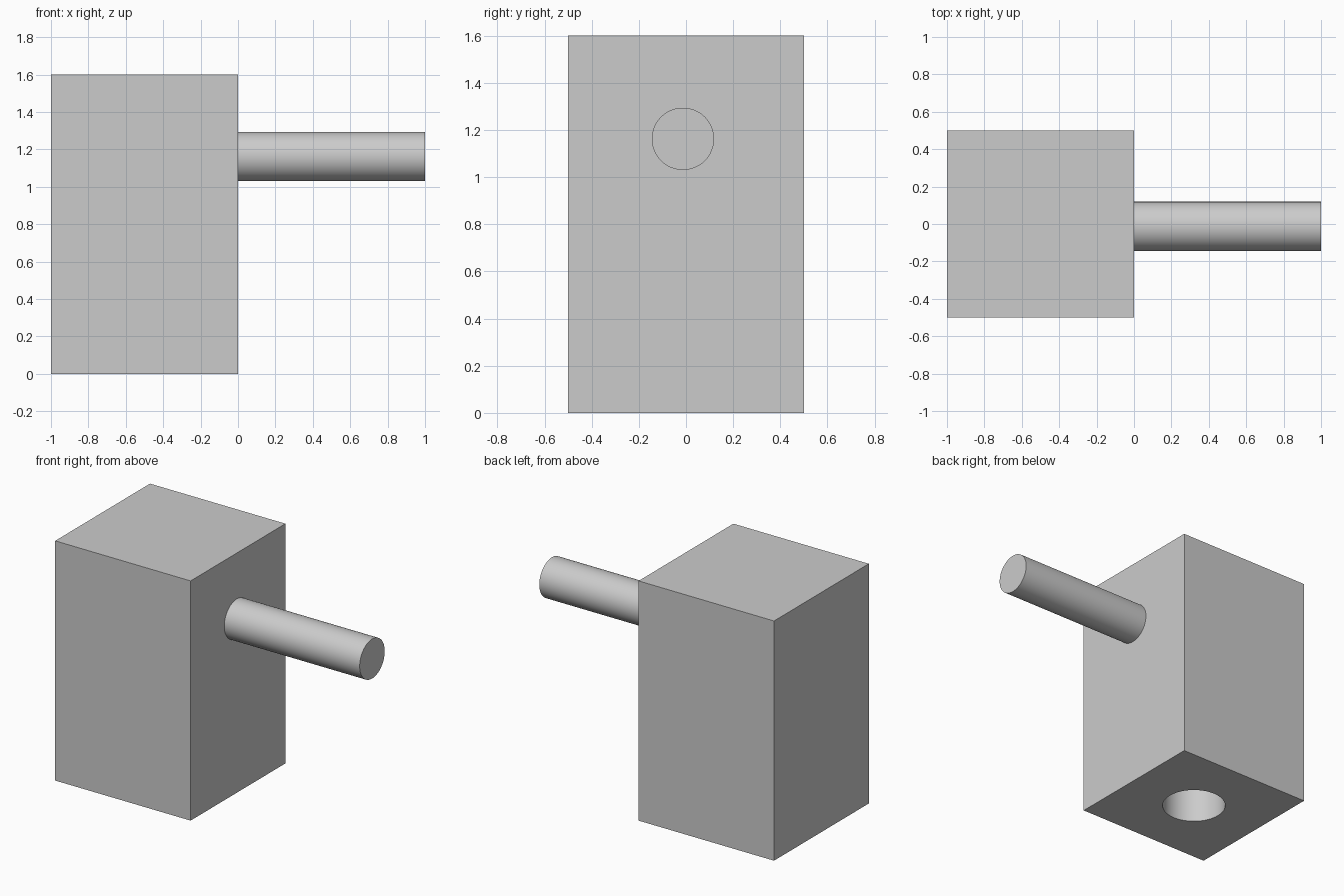
import bpy
import math

if "Cube" in bpy.data.objects:
    bpy.data.objects.remove(bpy.data.objects["Cube"], do_unlink=True)

# One plain grey for the whole model
grey = bpy.data.materials.new("plain_grey")
grey.use_nodes = True
colour = (0.6, 0.6, 0.6, 1)
grey.diffuse_color = colour
grey.node_tree.nodes["Principled BSDF"].inputs["Base Color"].default_value = colour


def cylinder(name, radius, length, location, rotation=(0, 0, 0)):
    bpy.ops.mesh.primitive_cylinder_add(
        vertices=64, radius=radius, depth=length,
        location=location, rotation=rotation)
    obj = bpy.context.object
    obj.name = name
    obj.data.materials.append(grey)
    bpy.ops.object.shade_smooth_by_angle(angle=math.radians(30))
    return obj


# Round peg standing out of the +x side
cylinder("side_peg", 0.132, 1.0, (0.5, -0.013, 1.162), (0, math.pi / 2, 0))

# Cutter for the blind hole in the underside
bore_depth = 0.67
cutter = cylinder("bore_cutter", 0.2, 2 * bore_depth, (-0.5, 0, 0))
cutter.hide_render = True

# Main block
bpy.ops.mesh.primitive_cube_add(size=1, location=(-0.5, 0, 0.8))
block = bpy.context.object
block.name = "main_block"
block.scale = (1, 1, 1.6)
bpy.ops.object.transform_apply(location=False, rotation=False, scale=True)
block.data.materials.append(grey)

# Cut the hole, then drop the cutter
bore = block.modifiers.new("bore", "BOOLEAN")
bore.operation = "DIFFERENCE"
bore.solver = "EXACT"
bore.object = cutter
bpy.ops.object.modifier_apply(modifier=bore.name)
bpy.data.objects.remove(cutter, do_unlink=True)
bpy.ops.object.shade_smooth_by_angle(angle=math.radians(30))
